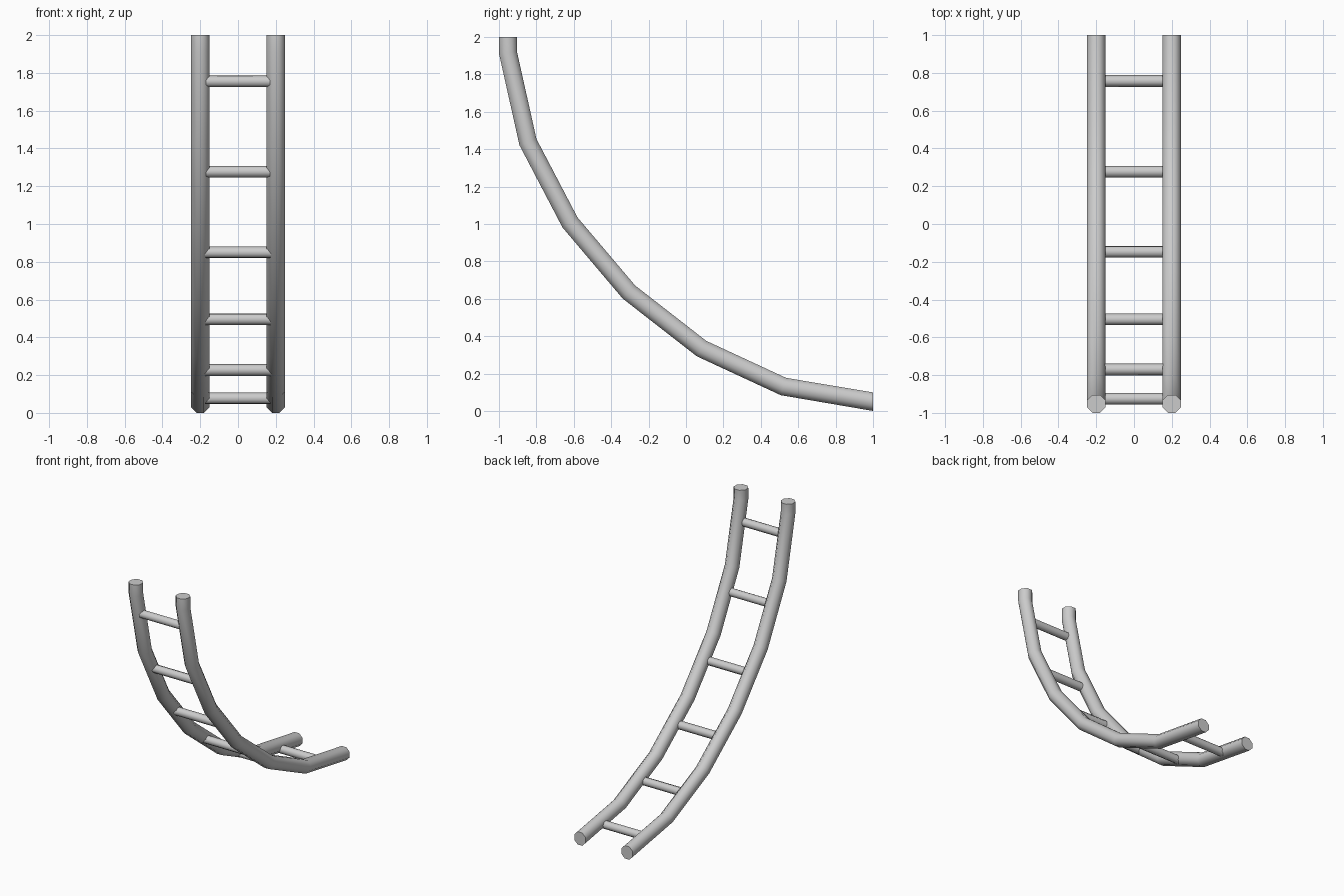
import bpy, bmesh, math
from mathutils import Vector

if "Cube" in bpy.data.objects:
    bpy.data.objects.remove(bpy.data.objects["Cube"])

# Centre line of a rail as (y, z), from the upright end to the low end
PATH = [Vector(p) for p in [(-0.952, 2.0), (-0.952, 1.917), (-0.845, 1.438),
        (-0.62, 1.008), (-0.305, 0.636), (0.083, 0.334), (0.521, 0.131), (1.0, 0.05)]]
# Rung centres (y, z)
RUNGS = [(-0.925, 1.755), (-0.77, 1.277), (-0.505, 0.85),
         (-0.147, 0.496), (0.277, 0.227), (0.757, 0.077)]
SIDES = 8
HALF = 0.048   # half width of a rail across its flats


def finish(bm, name):
    bmesh.ops.recalc_face_normals(bm, faces=bm.faces)
    me = bpy.data.meshes.new(name)
    bm.to_mesh(me)
    bm.free()
    ob = bpy.data.objects.new(name, me)
    bpy.context.collection.objects.link(ob)
    bpy.context.view_layer.objects.active = ob
    ob.select_set(True)
    bpy.ops.object.shade_smooth_by_angle(angle=math.radians(50))
    ob.select_set(False)
    return ob


def loft(name, rings):
    bm = bmesh.new()
    loops = [[bm.verts.new(co) for co in ring] for ring in rings]
    for a, b in zip(loops, loops[1:]):
        for i in range(len(a)):
            j = (i + 1) % len(a)
            bm.faces.new((a[i], a[j], b[j], b[i]))
    bm.faces.new(loops[0])
    bm.faces.new(loops[-1])
    return finish(bm, name)


def octagon(half):
    r = half / math.cos(math.pi / SIDES)
    angles = [(i + 0.5) * 2 * math.pi / SIDES for i in range(SIDES)]
    return [(r * math.cos(a), r * math.sin(a)) for a in angles]


# Mitred offset direction at every point of the rail
miters = []
for i in range(len(PATH)):
    if i == 0:
        m = Vector((1, 0))
    elif i == len(PATH) - 1:
        m = Vector((0, 1.03))
    else:
        d0 = (PATH[i] - PATH[i - 1]).normalized()
        d1 = (PATH[i + 1] - PATH[i]).normalized()
        t = (d0 + d1).normalized()
        m = Vector((-t.y, t.x)) / t.dot(d0)
    miters.append(m)

# Two curved side rails
for side, name in ((-1, "left_rail"), (1, "right_rail")):
    loft(name, [[(side * 0.2 + u, p.x + m.x * v, p.y + m.y * v)
                 for u, v in octagon(HALF)] for p, m in zip(PATH, miters)])

# Rungs, their ends sunk into the rails and turned to follow the curve
for k, (y, z) in enumerate(RUNGS):
    d = PATH[k + 2] - PATH[k + 1]
    d.normalize()
    loft(f"rung_{k + 1}", [[(x, y + d.x * u - d.y * v, z + d.y * u + d.x * v)
                            for u, v in octagon(0.029)] for x in (-0.19, 0.19)])
